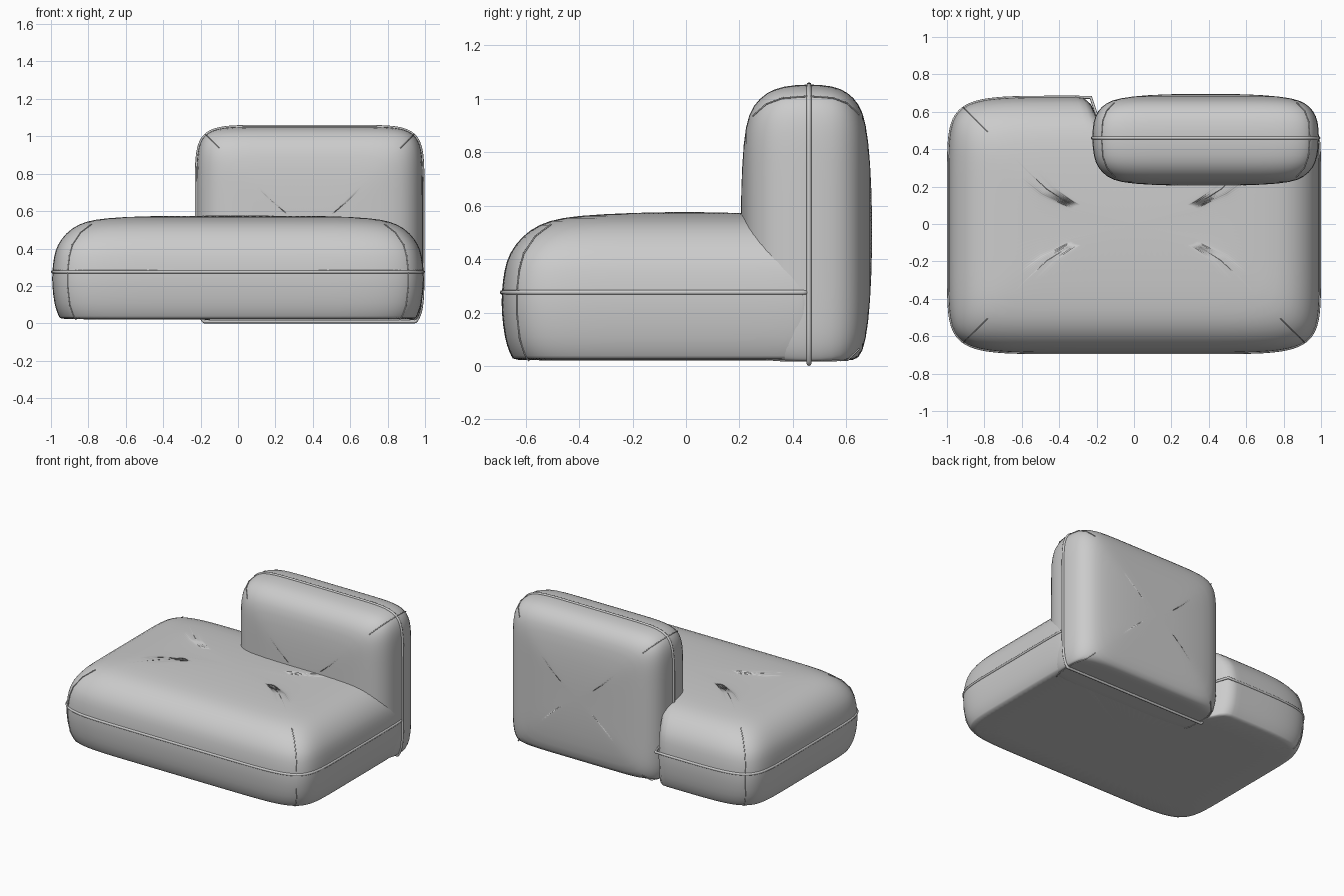
import bpy, bmesh, math

if "Cube" in bpy.data.objects:
    bpy.data.objects.remove(bpy.data.objects["Cube"])

SIDE = 40  # points along each side of a cushion outline


def outline(ha, hb, power):
    """Puffy rectangle: corner points sit at multiples of SIDE."""
    pts = []
    for k in range(4):
        for i in range(SIDE):
            t = math.sin(math.pi / 2 * (2 * i / SIDE - 1))
            a, b = [(t, -1), (1, t), (-t, 1), (-1, -t)][k]
            s = (abs(a) ** power + abs(b) ** power) ** (-1 / power)
            pts.append((a * s * ha, b * s * hb))
    return pts


def make_cushion(name, rings):
    bm = bmesh.new()
    loops = [[bm.verts.new(p) for p in ring] for ring in rings]
    n = len(loops[0])
    for lo, hi in zip(loops, loops[1:]):
        for i in range(n):
            j = (i + 1) % n
            bm.faces.new((lo[i], lo[j], hi[j], hi[i]))
    bm.faces.new(loops[0][::-1])
    bm.faces.new(loops[-1])
    bmesh.ops.recalc_face_normals(bm, faces=bm.faces[:])
    for f in bm.faces:
        f.smooth = True
    me = bpy.data.meshes.new(name)
    bm.to_mesh(me)
    bm.free()
    ob = bpy.data.objects.new(name, me)
    bpy.context.collection.objects.link(ob)
    mod = ob.modifiers.new("soften", 'SUBSURF')
    mod.levels = mod.render_levels = 1
    return ob


def make_seam(name, pts, radius, closed):
    cu = bpy.data.curves.new(name, 'CURVE')
    cu.dimensions = '3D'
    cu.bevel_depth = radius
    cu.bevel_resolution = 2
    sp = cu.splines.new('POLY')
    sp.points.add(len(pts) - 1)
    for p, co in zip(sp.points, pts):
        p.co = (*co, 1)
    sp.use_cyclic_u = closed
    sp.use_smooth = True
    ob = bpy.data.objects.new(name, cu)
    bpy.context.collection.objects.link(ob)


# Seat: outline stacked upward, cut back where the backrest stands
def seat_ring(z, inset):
    ring = []
    for a, b in outline(0.994 - inset, 0.685 - inset, 8):
        y = b - 0.005
        if a > -0.19:
            y = min(y, 0.45)
        ring.append((a, y, z))
    return ring


seat_levels = [(0.02, 0.05), (0.025, 0.043), (0.05, 0.03), (0.1, 0.012), (0.2, 0.0),
               (0.275, 0.0), (0.36, 0.010), (0.42, 0.028), (0.485, 0.075),
               (0.53, 0.14), (0.555, 0.22), (0.568, 0.36), (0.576, 0.60)]
seat_rings = [seat_ring(*lv) for lv in seat_levels]
make_cushion("seat", seat_rings)
make_seam("seat_piping", seat_ring(0.275, 0.003), 0.009, True)
for k in (0, 1, 3):
    make_seam("seat_corner_seam", [r[k * SIDE] for r in seat_rings[:10]], 0.003, False)


# Backrest: upright outline stacked front to back, flat on the bottom
def back_ring(y, inset, floor=0.02):
    return [(0.383 + a, y, max(floor, 0.502 + b))
            for a, b in outline(0.608 - inset, 0.553 - inset, 8)]


back_levels = [(0.205, 0.48), (0.209, 0.30), (0.222, 0.15), (0.25, 0.08), (0.30, 0.032),
               (0.36, 0.008), (0.46, 0.0), (0.55, 0.007), (0.605, 0.03),
               (0.648, 0.075), (0.673, 0.14), (0.69, 0.29), (0.696, 0.48)]
back_rings = [back_ring(*lv) for lv in back_levels]
make_cushion("backrest", back_rings)
make_seam("backrest_piping", back_ring(0.46, 0.003, 0.009), 0.009, True)
for k in range(4):
    make_seam("backrest_corner_seam", [r[k * SIDE] for r in back_rings[3:10]], 0.003, False)
